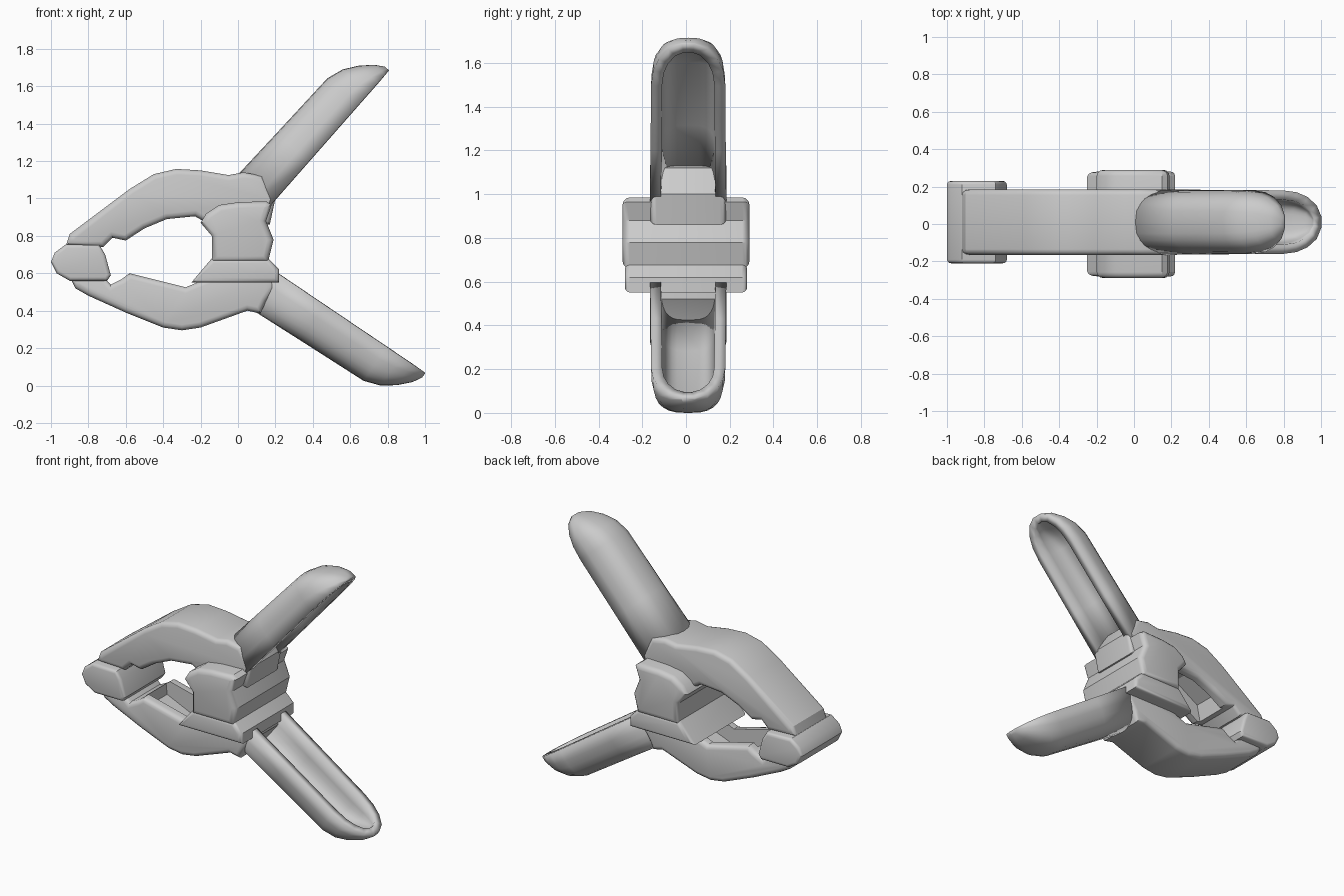
import bpy
import bmesh
from math import cos, sin, pi, radians
from mathutils import Vector

cube = bpy.data.objects.get("Cube")
if cube:
    bpy.data.objects.remove(cube, do_unlink=True)

grey = bpy.data.materials.new("plain grey")
grey.use_nodes = True
grey.diffuse_color = (0.6, 0.6, 0.6, 1)
grey.node_tree.nodes["Principled BSDF"].inputs["Base Color"].default_value = (0.6, 0.6, 0.6, 1)


def finish(bm, name):
    bmesh.ops.recalc_face_normals(bm, faces=bm.faces)
    mesh = bpy.data.meshes.new(name)
    bm.to_mesh(mesh)
    bm.free()
    mesh.materials.append(grey)
    obj = bpy.data.objects.new(name, mesh)
    bpy.context.collection.objects.link(obj)
    return obj


def smooth(obj):
    bpy.ops.object.select_all(action="DESELECT")
    obj.select_set(True)
    bpy.context.view_layer.objects.active = obj
    bpy.ops.object.shade_smooth_by_angle(angle=radians(32))


def slab(name, profile, y0, y1, round_by=0.0):
    """Side profile in x, z, extruded across y, with rounded rims."""
    bm = bmesh.new()
    face = bm.faces.new([bm.verts.new((x, y0, z)) for x, z in profile])
    new = bmesh.ops.extrude_face_region(bm, geom=[face])["geom"]
    bmesh.ops.translate(bm, vec=(0, y1 - y0, 0),
                        verts=[g for g in new if isinstance(g, bmesh.types.BMVert)])
    if round_by:
        rims = [e for e in bm.edges if abs(e.verts[0].co.y - e.verts[1].co.y) < 1e-5]
        bmesh.ops.bevel(bm, geom=rims, offset=round_by, segments=3, profile=0.5,
                        affect="EDGES", clamp_overlap=True)
    return finish(bm, name)


def groove(obj, profile):
    """Hollow out the inner side of an arm."""
    cutter = slab(obj.name + "_cutter", profile, -0.1, 0.12)
    cutter.hide_render = True
    cutter.hide_viewport = True
    cut = obj.modifiers.new("groove", "BOOLEAN")
    cut.operation = "DIFFERENCE"
    cut.solver = "EXACT"
    cut.object = cutter


def handle(name, origin, along, inward):
    """Round-backed channel with a closed domed tip."""
    rows = [(-0.05, 0, 0.175), (0.3, 0.01, 0.172), (0.7, 0.02, 0.17), (0.79, 0.05, 0.16),
            (0.86, 0.1, 0.135), (0.92, 0.16, 0.09), (0.95, 0.21, 0.03)]
    start, along, inward = (Vector((a, 0.01, b)) if i == 0 else Vector((a, 0, b)).normalized()
                            for i, (a, b) in enumerate((origin, along, inward)))
    steps = 14
    bm = bmesh.new()
    grid = []
    for u, back, width in rows:
        ring = []
        for k in range(steps + 1):
            a = pi * k / steps
            c, s = cos(a), max(sin(a), 0)
            side = width * (1 if c > 0 else -1) * abs(c) ** 0.7
            depth = 0.24 - (0.24 - back) * s ** 0.7
            ring.append(bm.verts.new(start + along * u + inward * depth + Vector((0, side, 0))))
        grid.append(ring)
    for r0, r1 in zip(grid, grid[1:]):
        for k in range(steps):
            bm.faces.new((r0[k], r0[k + 1], r1[k + 1], r1[k]))
    bm.faces.new(grid[-1])
    obj = finish(bm, name)
    # make the shell normals point away from the channel
    mid = obj.data.polygons[steps // 2]
    if mid.normal.dot(inward) > 0:
        obj.data.flip_normals()
    shell = obj.modifiers.new("wall", "SOLIDIFY")
    shell.thickness = 0.05
    shell.offset = -1
    smooth(obj)


# Curved arms, hollow on the inside of the bite
upper_arm = slab("upper_arm", [
    (-0.92, 0.75), (-0.9, 0.81), (-0.58, 1.05), (-0.45, 1.13), (-0.33, 1.158), (-0.2, 1.15),
    (-0.05, 1.125), (0.03, 1.14), (0.13, 1.12), (0.2, 1.0), (0.17, 0.86), (-0.17, 0.87),
    (-0.23, 0.905), (-0.38, 0.89), (-0.5, 0.84), (-0.6, 0.775), (-0.67, 0.79), (-0.72, 0.74)],
    -0.165, 0.185, 0.03)
groove(upper_arm, [(-0.64, 0.7), (-0.6, 0.89), (-0.42, 1.0), (-0.2, 1.02), (-0.12, 0.97),
                   (-0.12, 0.78), (-0.4, 0.7)])
lower_arm = slab("lower_arm", [
    (-0.9, 0.58), (-0.87, 0.52), (-0.8, 0.48), (-0.6, 0.39), (-0.4, 0.31), (-0.3, 0.295),
    (-0.2, 0.31), (0.05, 0.4), (0.12, 0.385), (0.15, 0.45), (0.2, 0.52), (0.2, 0.61),
    (0, 0.64), (-0.22, 0.55), (-0.28, 0.525), (-0.58, 0.6), (-0.62, 0.57), (-0.68, 0.54),
    (-0.72, 0.58)], -0.165, 0.185, 0.03)
groove(lower_arm, [(-0.62, 0.7), (-0.6, 0.51), (-0.42, 0.43), (-0.28, 0.42), (-0.15, 0.47),
                   (-0.15, 0.7)])
smooth(upper_arm)
smooth(lower_arm)

# Gripping pad at the mouth
smooth(slab("jaw_pad", [
    (-1, 0.66), (-0.98, 0.71), (-0.92, 0.755), (-0.74, 0.75), (-0.71, 0.7), (-0.68, 0.59),
    (-0.7, 0.56), (-0.9, 0.56), (-0.97, 0.6)], -0.21, 0.23, 0.02))

# Pivot hub: faceted drum, with a wider foot below
smooth(slab("pivot_hub", [
    (-0.2, 0.87), (-0.17, 0.92), (-0.1, 0.965), (0, 0.98), (0.15, 0.985), (0.18, 0.965),
    (0.15, 0.88), (0.19, 0.78), (0.16, 0.66), (-0.14, 0.66), (-0.14, 0.8)],
    -0.29, 0.29, 0.045))
smooth(slab("pivot_foot", [
    (-0.25, 0.55), (0.22, 0.55), (0.22, 0.62), (0.16, 0.68), (-0.14, 0.68)],
    -0.28, 0.28, 0.025))

# Grips
handle("upper_handle", (0, 1.13), (0.66, 0.75), (0.75, -0.66))
handle("lower_handle", (0.08, 0.4), (0.83, -0.56), (0.56, 0.83))
